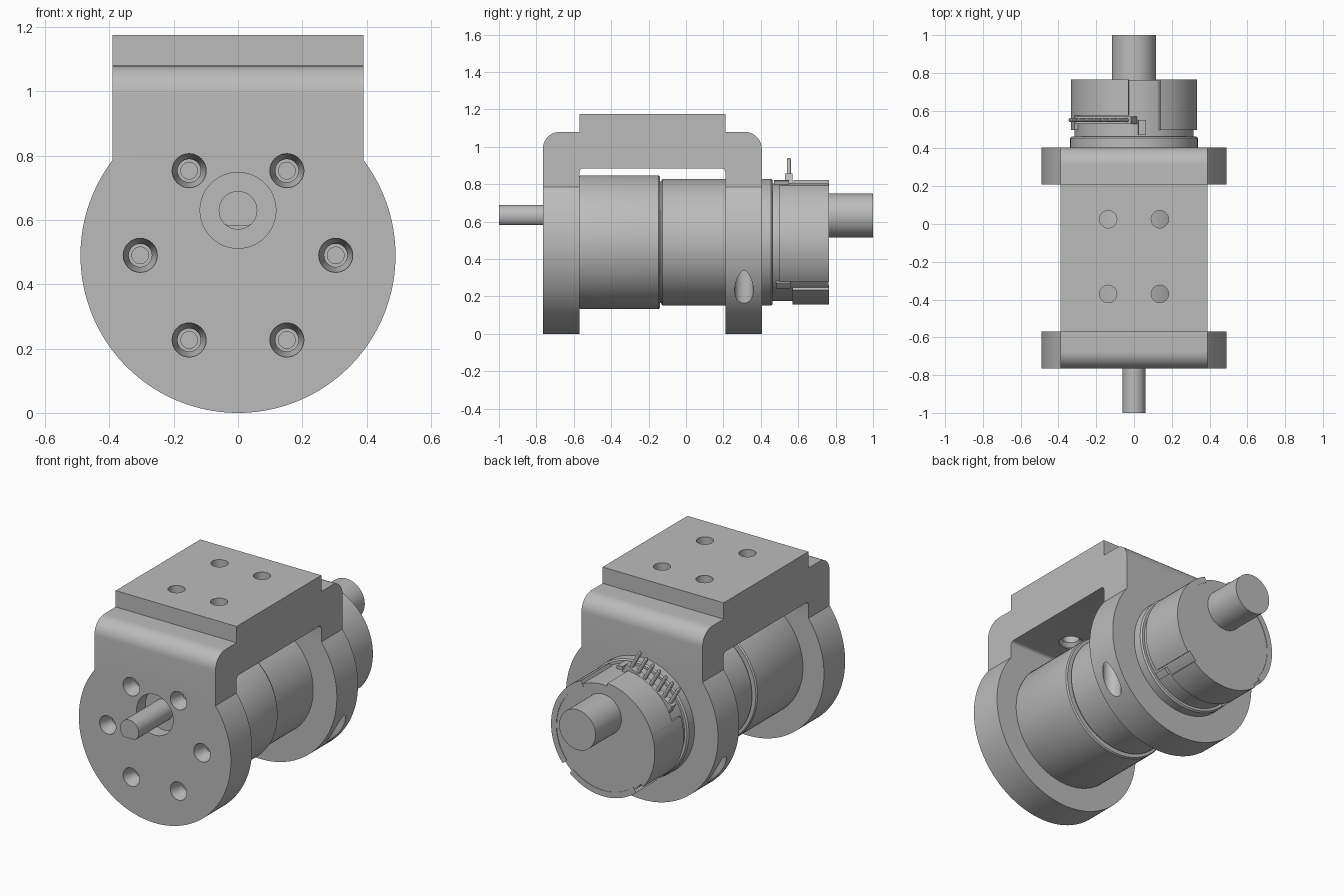
import bpy, bmesh, math
from mathutils import Vector

cube = bpy.data.objects.get("Cube")
if cube:
    bpy.data.objects.remove(cube)

grey = bpy.data.materials.new("machined grey")
grey.use_nodes = True
grey.diffuse_color = (0.5, 0.5, 0.5, 1)
grey.node_tree.nodes["Principled BSDF"].inputs["Base Color"].default_value = (0.5, 0.5, 0.5, 1)

AXIS_Z = 0.49          # height of the motor centre line
Y = Vector((0, 1, 0))
UP = Vector((0, 0, 1))


def finish(name, bm):
    bmesh.ops.recalc_face_normals(bm, faces=bm.faces)
    mesh = bpy.data.meshes.new(name)
    bm.to_mesh(mesh)
    bm.free()
    mesh.materials.append(grey)
    obj = bpy.data.objects.new(name, mesh)
    bpy.context.collection.objects.link(obj)
    return obj


def loft(name, rings):
    """Join equal closed rings of points into a capped solid."""
    bm = bmesh.new()
    loops = [[bm.verts.new(p) for p in ring] for ring in rings]
    n = len(loops[0])
    for a, b in zip(loops, loops[1:]):
        for i in range(n):
            j = (i + 1) % n
            bm.faces.new((a[i], a[j], b[j], b[i]))
    bm.faces.new(loops[0])
    bm.faces.new(loops[-1])
    return finish(name, bm)


def lathe(name, profile, origin=(0, 0, AXIS_Z), axis=Y, sides=96):
    """Turn (radius, distance along axis) pairs about an axis."""
    u = axis.orthogonal().normalized()
    v = axis.cross(u)
    turn = [2 * math.pi * i / sides for i in range(sides)]
    return loft(name, [[Vector(origin) + axis * h + (u * math.cos(t) + v * math.sin(t)) * r
                        for t in turn] for r, h in profile])


def prism_y(name, outline, lo, hi):
    return loft(name, [[(x, y, z) for x, z in outline] for y in (lo, hi)])


def arc(cx, cz, r, start, end, steps):
    return [(cx + r * math.cos(math.radians(start + (end - start) * i / steps)),
             cz + r * math.sin(math.radians(start + (end - start) * i / steps)))
            for i in range(steps + 1)]


def boolean(target, tool, operation="DIFFERENCE"):
    mod = target.modifiers.new("cut", "BOOLEAN")
    mod.operation, mod.object, mod.solver = operation, tool, "EXACT"
    bpy.context.view_layer.objects.active = target
    bpy.ops.object.modifier_apply(modifier=mod.name)
    bpy.data.objects.remove(tool)


# Bracket: side outline of the bridge crossed with the round front outline
front, front_in, rear_in, rear = -0.765, -0.57, 0.21, 0.405
side = [(front, -0.1)] + arc(front + 0.09, 0.99, 0.09, 180, 90, 10)
side += [(front_in, 1.08), (front_in, 1.175), (rear_in, 1.175), (rear_in, 1.08)]
side += arc(rear - 0.09, 0.99, 0.09, 90, 0, 10) + [(rear, -0.1), (rear_in, -0.1)]
side += arc(rear_in - 0.02, 0.865, 0.02, 0, 90, 5)
side += arc(front_in + 0.02, 0.865, 0.02, 90, 180, 5) + [(front_in, -0.1)]
bracket = loft("bracket", [[(x, y, z) for y, z in side] for x in (-0.6, 0.6)])
shoulder = math.degrees(math.acos(0.39 / 0.49))
outline = arc(0, AXIS_Z, 0.49, 180 - shoulder, 360 + shoulder, 110)
outline += [(0.39, 1.3), (-0.39, 1.3)]
boolean(bracket, prism_y("outline_cutter", outline, -0.9, 0.6), "INTERSECT")

# Countersunk bolt holes and the shaft recess in the front plate
for k in range(6):
    a = math.radians(60 * k)
    centre = (0.304 * math.cos(a), front, AXIS_Z + 0.304 * math.sin(a))
    boolean(bracket, lathe("bolt_cutter", [(0.053, -0.02), (0.053, 0.015), (0.036, 0.055),
                                           (0.036, 0.09), (0.026, 0.09), (0.026, 0.14)],
                           centre, Y, 32))
boolean(bracket, lathe("recess_cutter", [(0.118, -0.02), (0.118, 0.08)], (0, front, 0.63), Y, 48))

# Mounting holes through the top
for x in (-0.137, 0.137):
    for y in (-0.37, 0.025):
        boolean(bracket, lathe("mount_cutter", [(0.065, 0.86), (0.065, 0.89), (0.046, 0.91),
                                                (0.046, 1.2)], (x, y, 0), UP, 32))

# Blind vertical holes in the rear plate
for x in (-0.416, 0.416):
    boolean(bracket, lathe("blind_cutter", [(0.05, 0.05), (0.05, 0.5)], (x, 0.31, 0), UP, 32))

# Motor and gearbox cans
lathe("motor_can", [(0.345, -0.6), (0.358, -0.56), (0.358, -0.148), (0.352, -0.14)])
lathe("gearbox_can", [(0.325, -0.15), (0.325, -0.135), (0.338, -0.125), (0.338, 0.3)])
lathe("rear_flange", [(0.338, 0.3), (0.338, 0.455), (0.33, 0.463), (0.31, 0.463)])
lathe("end_core", [(0.315, 0.45), (0.315, 0.762)])

# Shafts
lathe("rear_shaft", [(0.117, 0.74), (0.117, 1.0)], (0, 0, 0.633), sides=64)
lathe("front_shaft_collar", [(0.06, -0.7), (0.06, -0.675)], (0, 0, 0.63), sides=48)
flat_round = [(x, max(z, 0.583)) for x, z in arc(0, 0.63, 0.06, 0, 354, 59)]
prism_y("front_shaft", flat_round, -1.0, -0.67)


# Curved cover panels around the end core
def panel(name, start, end, lo, hi=0.765):
    ring = arc(0, AXIS_Z, 0.334, start, end, max(4, int((end - start) / 4)))
    ring += arc(0, AXIS_Z, 0.3, end, start, max(4, int((end - start) / 4)))
    prism_y(name, ring, lo, hi)


panel("cover_right_side", -39, 65, 0.497)
panel("cover_top_corner", 95, 160, 0.575)
panel("cover_left_side", 160, 219, 0.497)
panel("cover_bottom", 230, 310, 0.57)
panel("clip_top", 79, 86, 0.47, 0.55)
panel("clip_bottom_right", 312, 319, 0.48, 0.56)
panel("clip_bottom_left", 221, 228, 0.48, 0.56)

# Connector: slanted pin header
outward = Vector((-0.5, 0, math.sqrt(0.75)))
along = Vector((math.sqrt(0.75), 0, 0.5))
base = Vector((0, 0.55, AXIS_Z))
corners = [(-0.17, -0.02), (0.17, -0.02), (0.17, 0.02), (-0.17, 0.02)]
loft("pin_header", [[base + outward * h + along * t + Y * w for t, w in corners]
                    for h in (0.25, 0.325)])
for i in range(7):
    lathe("connector_pin", [(0.011, 0.28), (0.011, 0.425), (0.006, 0.435)],
          base + along * (i - 3) * 0.048, outward, 12)

# Smooth rounds, sharp edges
bpy.ops.object.select_all(action="DESELECT")
for obj in bpy.context.collection.objects:
    if obj.type == "MESH":
        obj.select_set(True)
bpy.context.view_layer.objects.active = bracket
bpy.ops.object.shade_smooth_by_angle(angle=math.radians(25))
